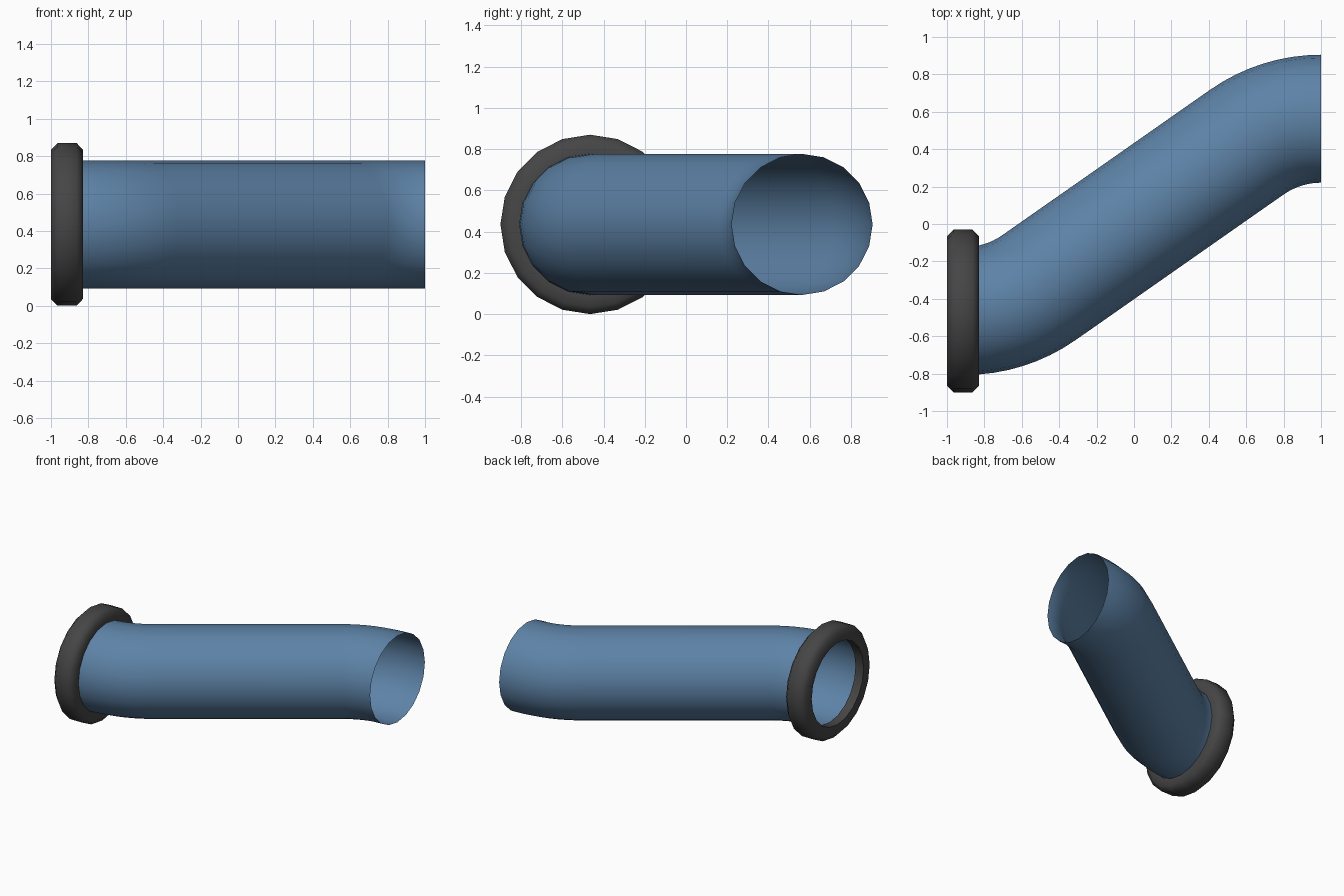
import bpy, bmesh, math
from mathutils import Vector

if "Cube" in bpy.data.objects:
    bpy.data.objects.remove(bpy.data.objects["Cube"])

SIDES = 20
R = 0.342                      # pipe radius
BEND = math.radians(35)        # angle of the offset bend
BEND_R = 0.69                  # centre-line bend radius
Z = 0.435                      # axis height
Y0, Y1 = -0.465, 0.563         # axis of the collar end and of the open end


def material(name, colour):
    m = bpy.data.materials.new(name)
    m.diffuse_color = (*colour, 1)
    m.use_nodes = True
    m.node_tree.nodes["Principled BSDF"].inputs["Base Color"].default_value = m.diffuse_color
    return m


def loft(name, sections, mat, sharp):
    """Skin circles given as (x, y, heading angle, radius)."""
    bm = bmesh.new()
    rings = []
    for x, y, a, r in sections:
        side = Vector((-math.sin(a), math.cos(a), 0))
        ring = []
        for j in range(SIDES):
            t = 2 * math.pi * j / SIDES
            ring.append(bm.verts.new(Vector((x, y, Z)) + side * (r * math.cos(t))
                                     + Vector((0, 0, r * math.sin(t)))))
        rings.append(ring)
    for p, q in zip(rings, rings[1:]):
        for j in range(SIDES):
            k = (j + 1) % SIDES
            bm.faces.new((p[j], p[k], q[k], q[j]))
    me = bpy.data.meshes.new(name)
    bm.to_mesh(me)
    bm.free()
    ob = bpy.data.objects.new(name, me)
    bpy.context.collection.objects.link(ob)
    me.materials.append(mat)
    bpy.ops.object.select_all(action='DESELECT')
    ob.select_set(True)
    bpy.context.view_layer.objects.active = ob
    bpy.ops.object.shade_smooth_by_angle(angle=math.radians(sharp))
    return ob


blue = material("pipe blue", (0.11, 0.225, 0.385))
dark = material("collar dark grey", (0.06, 0.06, 0.06))

# Pipe: short straight inlet, bend, long straight run, opposite bend, open end
STEPS = 8
angles = [BEND * i / STEPS for i in range(STEPS + 1)]
path = [(-0.93, Y0, 0, R)]
path += [(-0.904 + BEND_R * math.sin(a), Y0 + BEND_R * (1 - math.cos(a)), a, R)
         for a in angles]
path += [(1 - BEND_R * math.sin(a), Y1 - BEND_R * (1 - math.cos(a)), a, R)
         for a in reversed(angles)]
loft("pipe", path, blue, 40)

# Collar: chamfered ring with a smaller mouth, turned around the inlet axis
profile = [(-0.93, R), (-0.93, 0.324), (-1, 0.324), (-1, 0.40), (-0.965, 0.435),
           (-0.863, 0.435), (-0.83, 0.40), (-0.83, R)]
loft("collar", [(x, Y0, 0, r) for x, r in profile], dark, 50)
